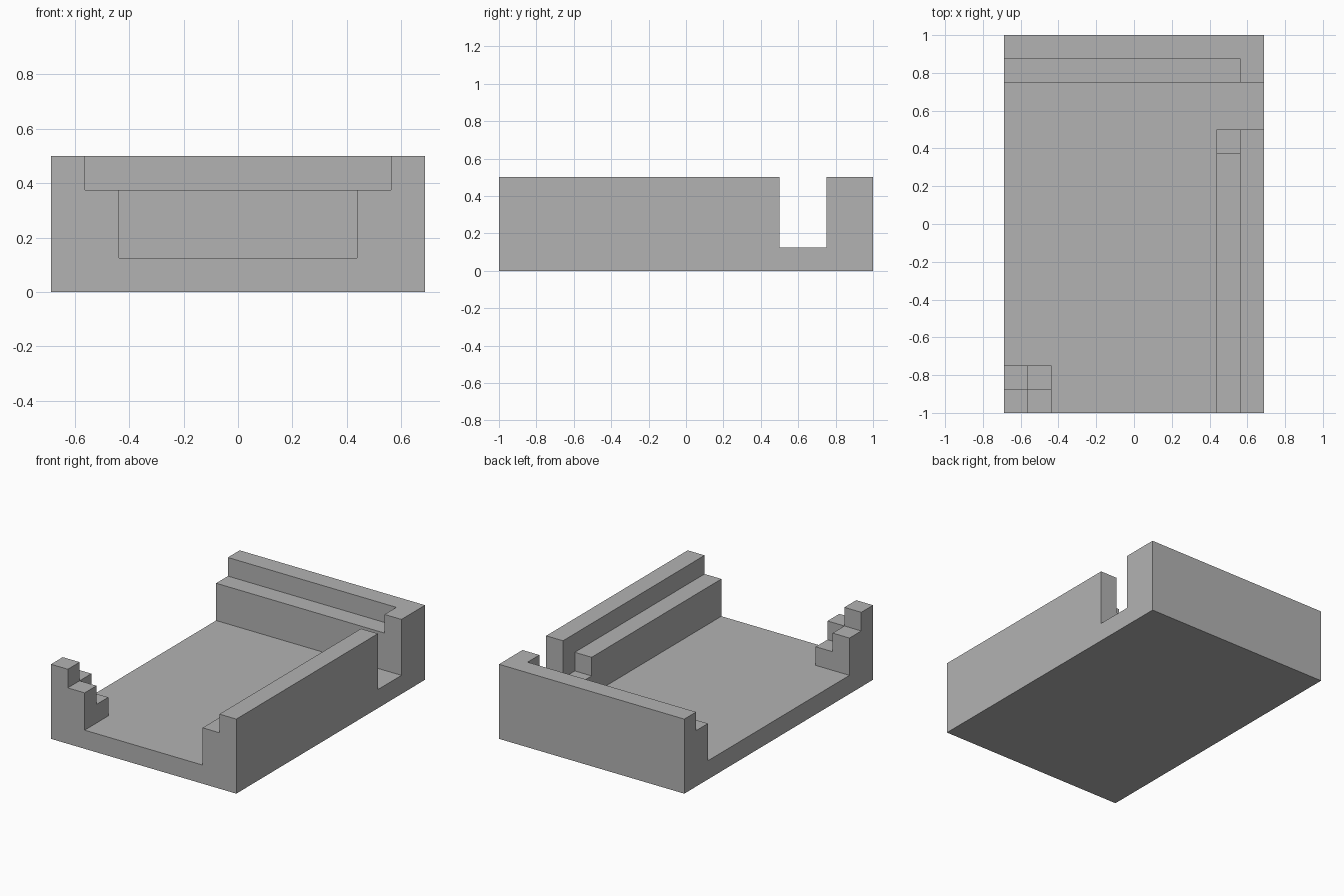
import bpy
from mathutils import Matrix, Vector

cube = bpy.data.objects.get("Cube")
if cube:
    bpy.data.objects.remove(cube, do_unlink=True)

import bmesh

UNIT = 0.125  # every dimension is a whole or half step of this


def box(name, x, y, z):
    """Axis-aligned box from (low, high) ranges given in units."""
    lo, hi = (Vector(c) * UNIT for c in zip(x, y, z))
    bm = bmesh.new()
    bmesh.ops.create_cube(bm, size=1, matrix=Matrix.Translation((lo + hi) / 2)
                          @ Matrix.Diagonal((*(hi - lo), 1)))
    mesh = bpy.data.meshes.new(name)
    bm.to_mesh(mesh)
    bm.free()
    obj = bpy.data.objects.new(name, mesh)
    bpy.context.collection.objects.link(obj)
    return obj


def carve(target, name, x, y, z):
    """Cut a box out of the target, then discard the cutter."""
    cutter = box(name, x, y, z)
    cutter.hide_render = True
    mod = target.modifiers.new(name, 'BOOLEAN')
    mod.operation, mod.solver, mod.object = 'DIFFERENCE', 'EXACT', cutter
    bpy.context.view_layer.objects.active = target
    bpy.ops.object.modifier_apply(modifier=name)
    bpy.data.objects.remove(cutter, do_unlink=True)


# Solid block for the tray
tray = box("stepped_tray", (-5.5, 5.5), (-8, 8), (0, 4))

# Floor area, open side and gap in the side wall
carve(tray, "floor_pocket", (-3.5, 3.5), (-9, 6), (1, 5))
carve(tray, "open_side", (-6, -3), (-6, 6), (1, 5))
carve(tray, "wall_gap", (3, 6), (4, 6), (1, 5))

# Ledges along the back wall and the side wall
carve(tray, "back_ledge", (-6, 4.5), (5, 7), (3, 5))
carve(tray, "side_ledge", (3, 4.5), (-9, 5), (3, 5))
carve(tray, "side_ledge_end", (3, 4.5), (3, 5), (2, 5))

# Steps on the front corner post
carve(tray, "post_front_step", (-4.5, -3), (-9, -5), (3, 5))
carve(tray, "post_rear_step", (-6, -3), (-7, -5), (3, 5))
carve(tray, "post_inner_step", (-4.5, -3), (-7, -5), (2, 5))

# Plain grey finish
grey = bpy.data.materials.new("light_grey")
grey.use_nodes = True
colour = (0.45, 0.45, 0.45, 1)
grey.diffuse_color = colour
grey.node_tree.nodes["Principled BSDF"].inputs["Base Color"].default_value = colour
tray.data.materials.clear()
tray.data.materials.append(grey)
for face in tray.data.polygons:
    face.material_index = 0
